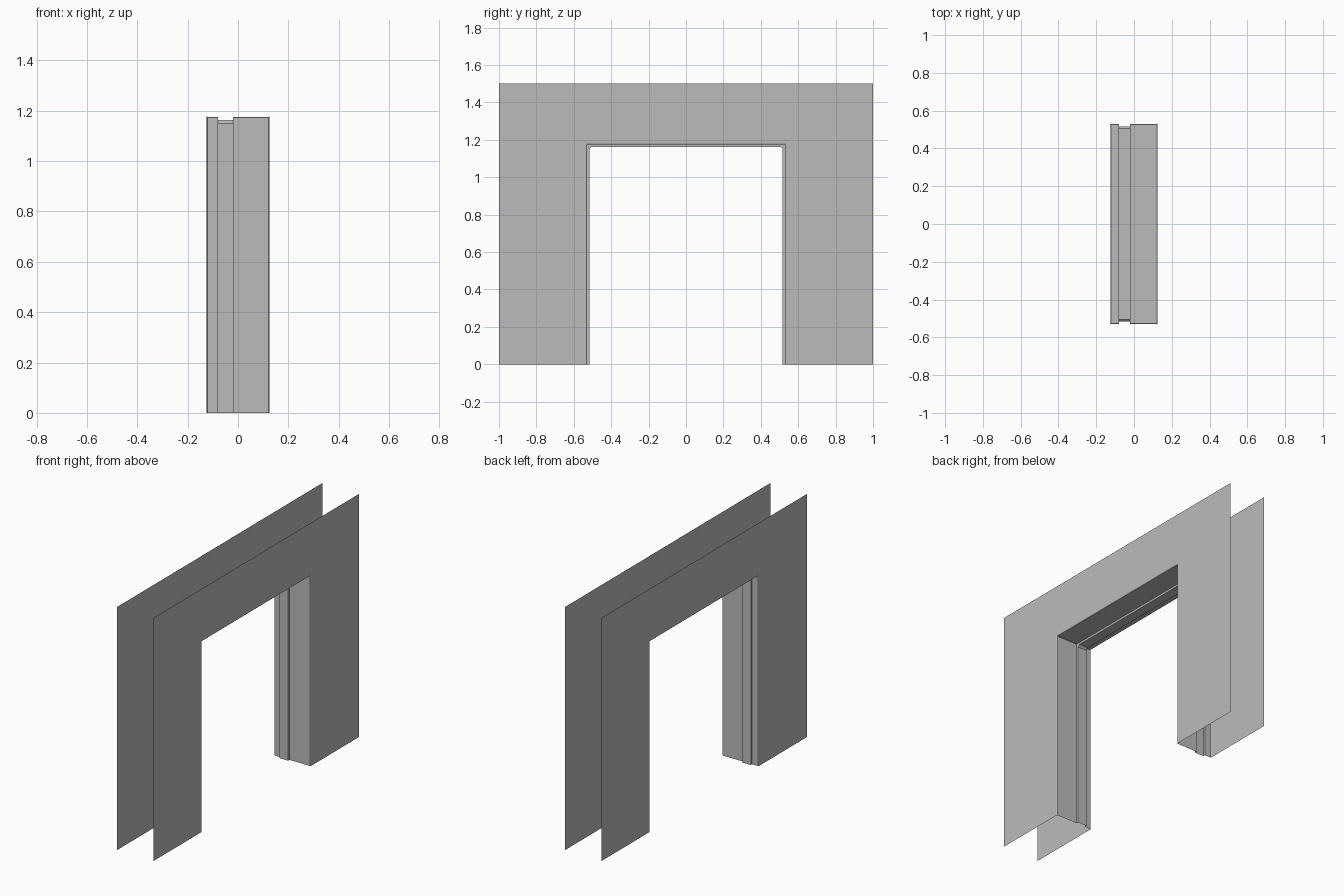
import bpy
import bmesh

cube = bpy.data.objects.get("Cube")
if cube:
    bpy.data.objects.remove(cube, do_unlink=True)

HALF_DEPTH = 0.125
OPEN_W, OPEN_H = 0.535, 1.18
WALL_W, WALL_H = 1.0, 1.5

grey = bpy.data.materials.new("plain grey")
grey.use_nodes = True
colour = (0.5, 0.5, 0.5, 1)
grey.diffuse_color = colour
grey.node_tree.nodes["Principled BSDF"].inputs["Base Color"].default_value = colour


def arch(x, w, h, c):
    """Door-shaped outline at depth x with corners cut by c."""
    half = [(-w, 0), (-w, h - c), (c - w, h)]
    return [(x, y, z) for y, z in half + [(-y, z) for y, z in reversed(half)]]


def loft(name, outlines, flip=False):
    """Join successive arch outlines with strips of faces."""
    bm = bmesh.new()
    rows = [[bm.verts.new(p) for p in line] for line in outlines]
    for a, b in zip(rows, rows[1:]):
        for i in range(len(a) - 1):
            quad = (a[i], a[i + 1], b[i + 1], b[i])
            bm.faces.new(quad[::-1] if flip else quad)
    mesh = bpy.data.meshes.new(name)
    bm.to_mesh(mesh)
    bm.free()
    mesh.materials.append(grey)
    obj = bpy.data.objects.new(name, mesh)
    bpy.context.collection.objects.link(obj)
    return obj


# Thin wall sheets on both sides of the opening
for name, side in (("wall_sheet_left", 1), ("wall_sheet_right", -1)):
    x = side * HALF_DEPTH
    loft(name, [arch(x, WALL_W, WALL_H, 0.001), arch(x, OPEN_W, OPEN_H, 0.001)],
         flip=side > 0)

# Opening lining with eased edges and a raised door stop: (depth, inset, corner)
profile = [
    (-HALF_DEPTH, 0, 0.001), (-0.122, 0.005, 0.002), (-0.08, 0.005, 0.002),
    (-0.08, 0.018, 0.012), (-0.02, 0.018, 0.012),
    (-0.02, 0.005, 0.002), (0.122, 0.005, 0.002), (HALF_DEPTH, 0, 0.001),
]
loft("door_lining", [arch(x, OPEN_W - d, OPEN_H - d, c) for x, d, c in profile],
     flip=True)
